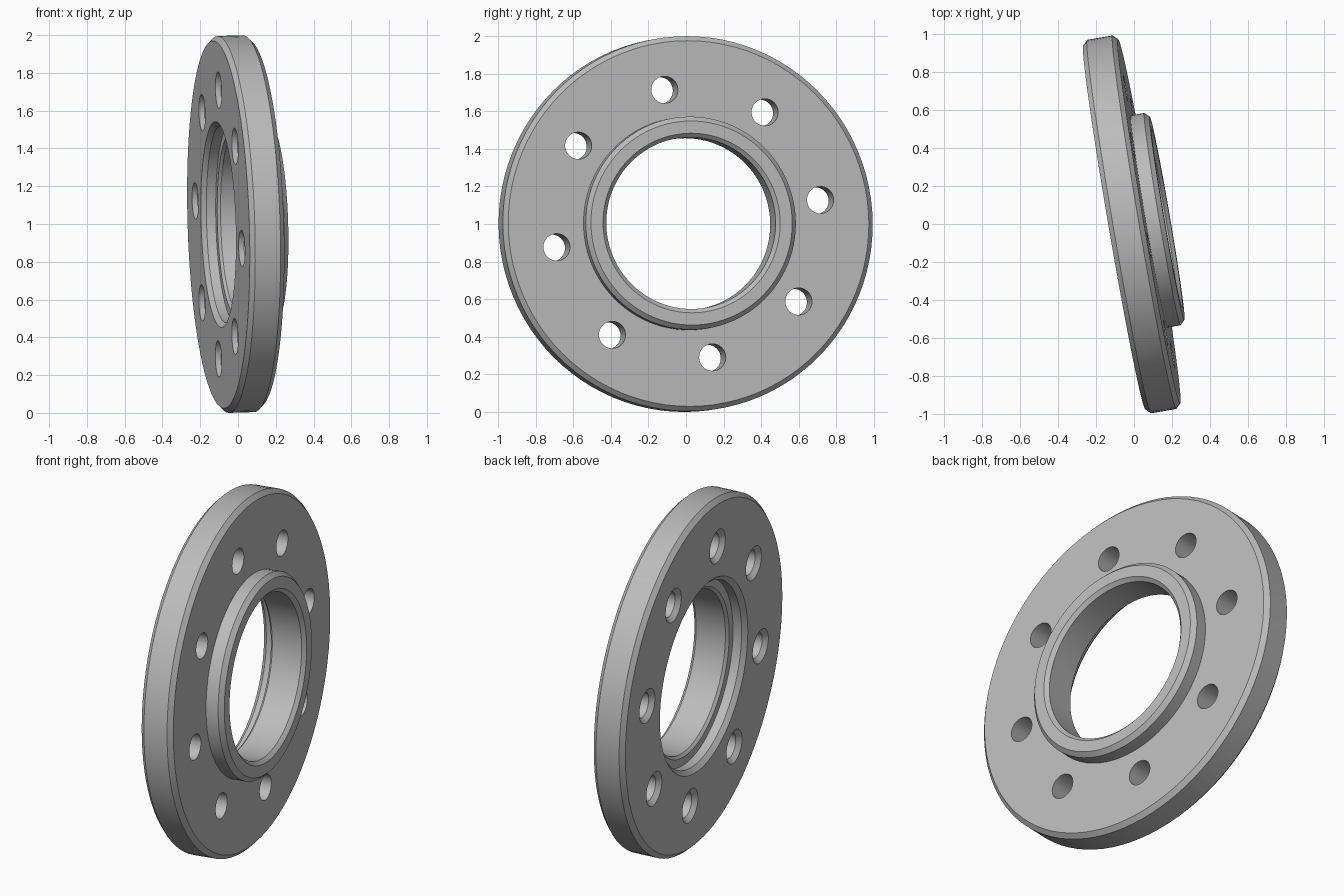
import bpy, bmesh
from math import cos, sin, radians, pi
from mathutils import Matrix, Vector

cube = bpy.data.objects.get("Cube")
if cube:
    bpy.data.objects.remove(cube)

metal = bpy.data.materials.new("grey metal")
metal.use_nodes = True
grey = (0.5, 0.5, 0.5, 1)
metal.diffuse_color = grey
metal.node_tree.nodes["Principled BSDF"].inputs["Base Color"].default_value = grey


def lathe(bm, profile, segments, centre=(0, 0)):
    """Revolve a closed (radius, height) loop about a vertical axis."""
    rings = []
    for i in range(segments):
        a = 2 * pi * i / segments
        rings.append([bm.verts.new((centre[0] + r * cos(a), centre[1] + r * sin(a), h))
                      for r, h in profile])
    n = len(profile)
    for i in range(segments):
        here, there = rings[i], rings[(i + 1) % segments]
        for j in range(n):
            k = (j + 1) % n
            if profile[j][0] or profile[k][0]:
                bm.faces.new((here[j], there[j], there[k], here[k]))


def finish(bm, name):
    bmesh.ops.remove_doubles(bm, verts=bm.verts, dist=1e-5)
    bmesh.ops.dissolve_degenerate(bm, edges=bm.edges, dist=1e-6)
    bmesh.ops.recalc_face_normals(bm, faces=bm.faces)
    mesh = bpy.data.meshes.new(name)
    bm.to_mesh(mesh)
    bm.free()
    mesh.materials.append(metal)
    obj = bpy.data.objects.new(name, mesh)
    bpy.context.collection.objects.link(obj)
    return obj


# Flange body: chamfered disc, raised hub, stepped bore
back, face, hub_top = -0.105, 0.081, 0.177
body = [
    (0.545, back), (0.973, back), (0.998, back + 0.025),
    (0.998, face - 0.025), (0.973, face), (0.567, face),
    (0.567, hub_top - 0.025), (0.543, hub_top), (0.478, hub_top),
    (0.457, hub_top - 0.02), (0.457, -0.015), (0.472, -0.03),
    (0.52, -0.03), (0.52, back + 0.025),
]
bm = bmesh.new()
lathe(bm, body, 96)
flange = finish(bm, "flange")

# Eight bolt holes, countersunk on the back
hole = [(0, -0.13), (0.122, -0.13), (0.072, -0.08), (0.072, 0.15), (0, 0.15)]
bm = bmesh.new()
for i in range(8):
    a = radians(10 + 45 * i)
    lathe(bm, hole, 32, (0.723 * cos(a), 0.723 * sin(a)))
cutter = finish(bm, "bolt_hole_cutter")
cutter.hide_render = True

cut = flange.modifiers.new("bolt holes", "BOOLEAN")
cut.operation = "DIFFERENCE"
cut.solver = "EXACT"
cut.object = cutter
bpy.context.view_layer.objects.active = flange
flange.select_set(True)
cutter.select_set(False)
bpy.ops.object.modifier_apply(modifier=cut.name)
bpy.data.objects.remove(cutter)
bpy.ops.object.shade_smooth_by_angle(angle=radians(25))

# Stand it on its rim, with the axis slightly turned and tipped
axis = Vector((0.986, 0.168, 0.03)).normalized()
side = Vector((0, 0, 1)).cross(axis).normalized()
up = axis.cross(side)
turn = Matrix((side, up, axis)).transposed().to_4x4()
flange.matrix_world = Matrix.Translation((0, 0, 1)) @ turn
